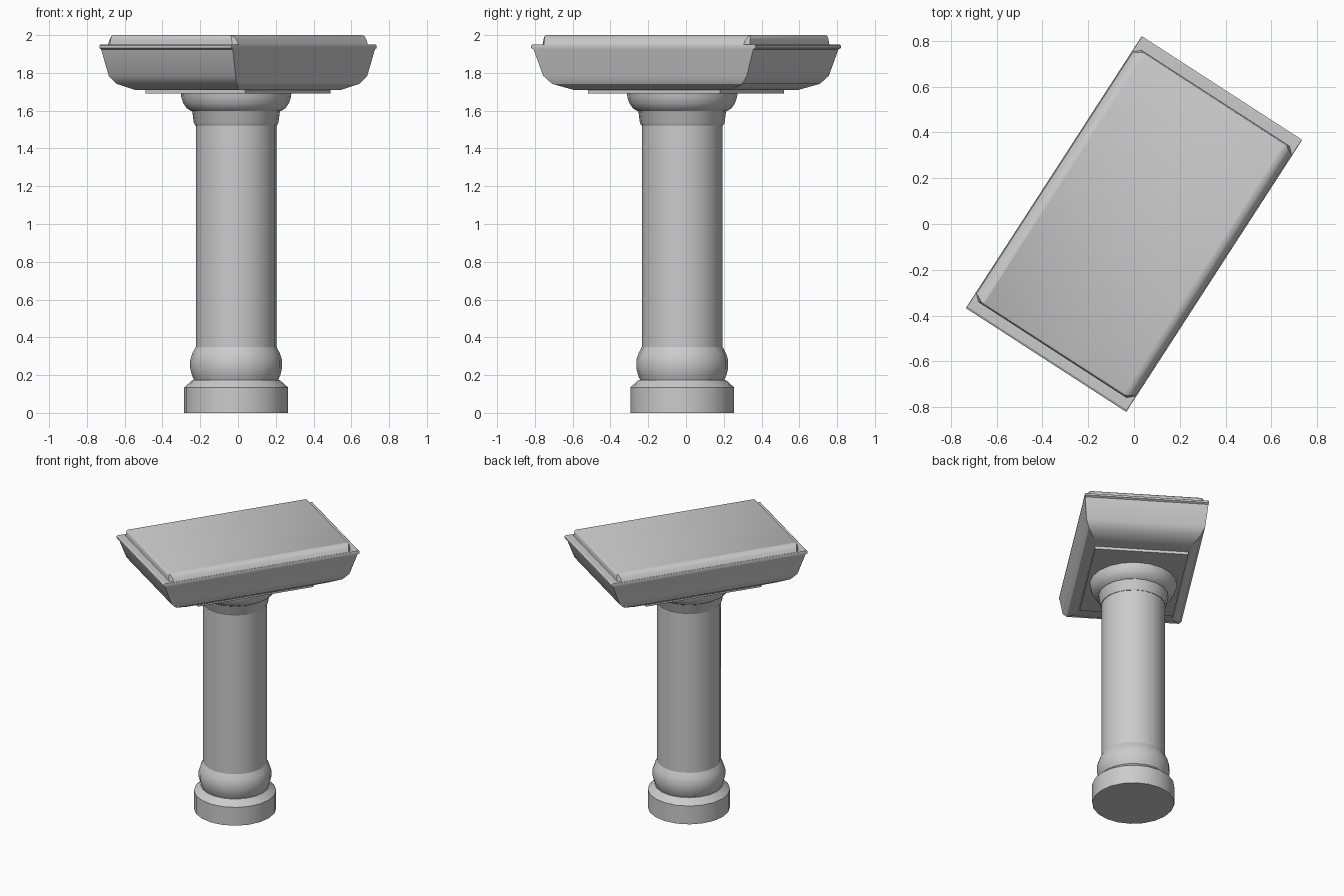
import bpy, bmesh, math

if "Cube" in bpy.data.objects:
    bpy.data.objects.remove(bpy.data.objects["Cube"])

ANGLE = math.radians(57.1)      # table runs diagonally
POST = (-0.01, -0.02)           # column axis


def finish(name, bm, smooth_deg):
    bmesh.ops.recalc_face_normals(bm, faces=bm.faces)
    me = bpy.data.meshes.new(name)
    bm.to_mesh(me)
    bm.free()
    ob = bpy.data.objects.new(name, me)
    bpy.context.collection.objects.link(ob)
    bpy.ops.object.select_all(action='DESELECT')
    ob.select_set(True)
    bpy.context.view_layer.objects.active = ob
    bpy.ops.object.shade_smooth_by_angle(angle=math.radians(smooth_deg))
    return ob


def loft(name, rings, smooth_deg=30):
    """Stack closed rings of equal point count and cap both ends."""
    bm = bmesh.new()
    loops = [[bm.verts.new(p) for p in ring] for ring in rings]
    n = len(loops[0])
    for a, b in zip(loops, loops[1:]):
        for i in range(n):
            j = (i + 1) % n
            bm.faces.new((a[i], a[j], b[j], b[i]))
    bm.faces.new(loops[0][::-1])
    bm.faces.new(loops[-1])
    return finish(name, bm, smooth_deg)


def lathe(name, profile, sides=20):
    return loft(name, [[(POST[0] + r * math.cos(2 * math.pi * i / sides),
                         POST[1] + r * math.sin(2 * math.pi * i / sides), z)
                        for i in range(sides)] for r, z in profile])


def rect(l, w, z):
    return [(l, w, z), (-l, w, z), (-l, -w, z), (l, -w, z)]


def cut_rect(l, w, cl, cw, z):
    """Rectangle with its corners cut by cl along and cw across."""
    return [(l, w - cw, z), (l - cl, w, z), (cl - l, w, z), (-l, w - cw, z),
            (-l, cw - w, z), (cl - l, -w, z), (l - cl, -w, z), (l, cw - w, z)]


# Column, bottom to top
lathe("column_base", [(.275, 0), (.275, .135), (.23, .175)])
lathe("column_ring", [(.222, .172), (.234, .20), (.243, .235), (.243, .28),
                      (.232, .315), (.213, .35)])
lathe("column_shaft", [(.213, .34), (.213, 1.535)])
lathe("column_collar", [(.216, 1.522), (.224, 1.535), (.232, 1.595), (.236, 1.602)])
lathe("column_capital", [(.238, 1.598), (.262, 1.613), (.280, 1.64),
                         (.290, 1.67), (.294, 1.70)])

# Table: under panel, tapered body with lip, raised top slab
parts = [
    loft("under_panel", [rect(.416, .314, 1.69), rect(.416, .314, 1.72)]),
    loft("table_body", [rect(.497, .327, 1.71), rect(.60, .378, 1.742),
                        rect(.642, .400, 1.785), rect(.693, .415, 1.925),
                        rect(.707, .417, 1.932), rect(.707, .417, 1.945),
                        rect(.698, .415, 1.951)]),
    loft("table_top", [cut_rect(.655, .417, .028, .03, 1.94),
                       cut_rect(.652, .400, .018, .018, 1.975),
                       cut_rect(.649, .382, .006, .006, 1.996),
                       cut_rect(.645, .365, .005, .005, 2.0)], 40),
]
for ob in parts:
    ob.rotation_euler.z = ANGLE
